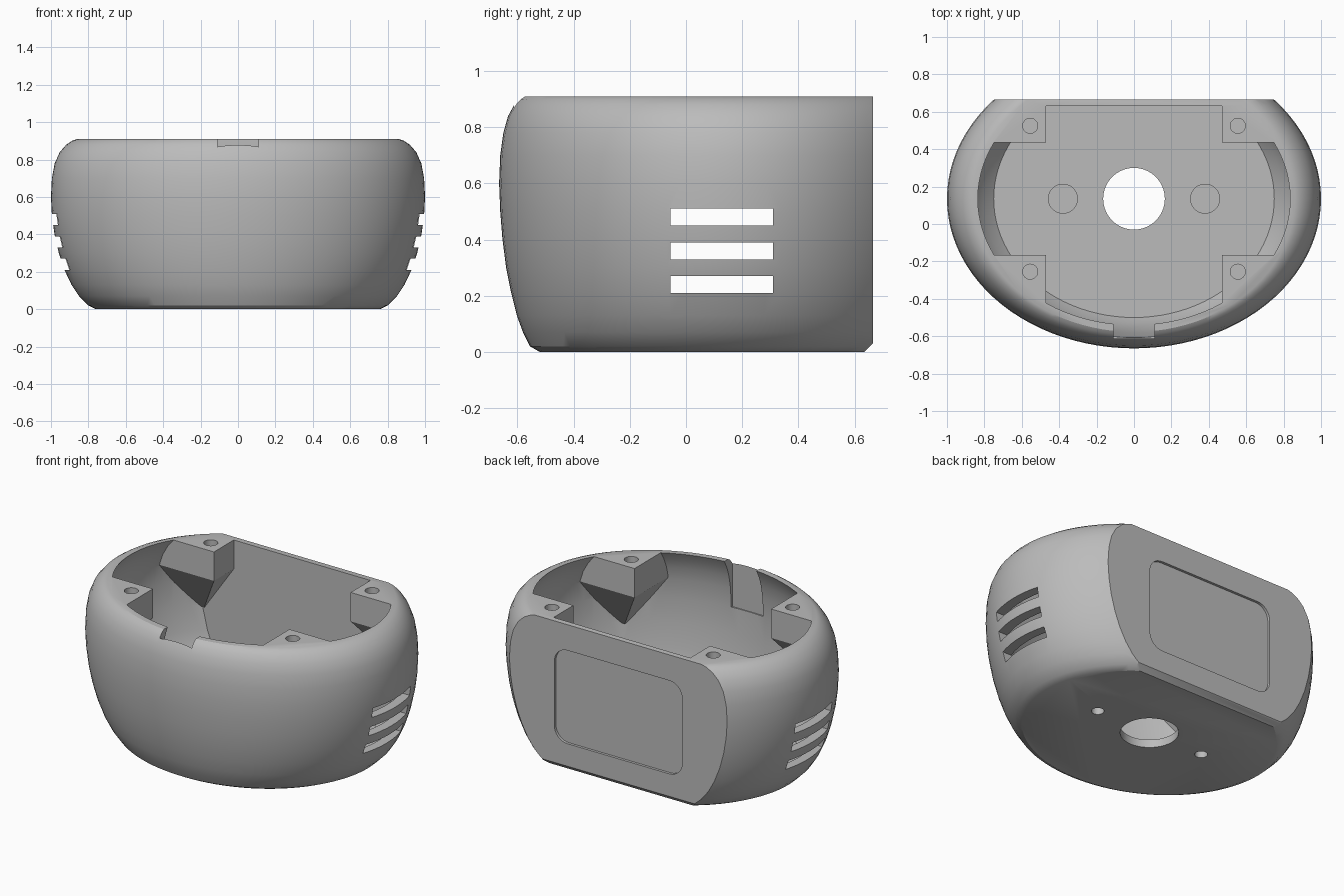
import bpy
import bmesh
from math import cos, sin, pi, radians

cube = bpy.data.objects.get("Cube")
if cube:
    bpy.data.objects.remove(cube, do_unlink=True)

CY = 0.135      # centre of the oval plan
BACK = 0.665    # flat back face


def loft(name, rings):
    """Closed solid skinned through rings of equal point count."""
    bm = bmesh.new()
    loops = [[bm.verts.new(p) for p in ring] for ring in rings]
    n = len(loops[0])
    for a, b in zip(loops, loops[1:]):
        for i in range(n):
            j = (i + 1) % n
            bm.faces.new((a[i], a[j], b[j], b[i]))
    bm.faces.new(loops[0][::-1])
    bm.faces.new(loops[-1])
    bmesh.ops.recalc_face_normals(bm, faces=bm.faces[:])
    mesh = bpy.data.meshes.new(name)
    bm.to_mesh(mesh)
    bm.free()
    obj = bpy.data.objects.new(name, mesh)
    bpy.context.collection.objects.link(obj)
    return obj


def oval(z, rx, ry, x=0, n=96):
    return [(x + rx * cos(2 * pi * i / n), CY + ry * sin(2 * pi * i / n), z)
            for i in range(n)]


def rect(z, x0, x1, y0, y1):
    return [(x0, y0, z), (x1, y0, z), (x1, y1, z), (x0, y1, z)]


def box(name, x0, x1, y0, y1, z0, z1):
    return loft(name, [rect(z0, x0, x1, y0, y1), rect(z1, x0, x1, y0, y1)])


def cylinder(name, x, y, r, z0, z1):
    return loft(name, [[(px, py + y - CY, pz) for px, py, pz in oval(z, r, r, x, 40)]
                       for z in (z0, z1)])


def combine(target, tool, operation="DIFFERENCE"):
    mod = target.modifiers.new("cut", "BOOLEAN")
    mod.operation, mod.object, mod.solver = operation, tool, "EXACT"
    bpy.context.view_layer.objects.active = target
    bpy.ops.object.modifier_apply(modifier=mod.name)
    bpy.data.objects.remove(tool, do_unlink=True)


# Outer shell: bulging oval with a chamfered base and rounded rim
outer = [(0, .76, .655), (.02, .80, .69), (.07, .85, .715), (.13, .89, .737),
         (.21, .928, .757), (.3, .958, .775), (.4, .981, .788), (.5, .995, .796),
         (.6, 1, .8), (.7, .995, .796), (.78, .98, .785), (.84, .953, .768),
         (.88, .918, .746), (.9, .888, .728), (.91, .86, .712)]
body = loft("housing_shell", [oval(*p) for p in outer])

# Flat back with a chamfer along its bottom edge
back_profile = [(BACK, -.1), (BACK, .03), (BACK, 1.1), (1.2, 1.1), (1.2, -.1)]
combine(body, loft("back_cut", [[(x, y, z) for y, z in back_profile] for x in (-1.2, 1.2)]))
chamfer = [(.625, -.01), (.675, .04), (.7, -.01)]
combine(body, loft("chamfer_cut", [[(x, y, z) for y, z in chamfer] for x in (-1.2, 1.2)]))

# Cavity, with the corner posts and floor bosses left standing
inner = [(.05, .75, .635), (.1, .80, .665), (.2, .867, .70), (.3, .90, .717),
         (.45, .93, .735), (.6, .94, .742), (.72, .93, .735), (.8, .905, .72),
         (.86, .873, .70), (.9, .842, .68), (.91, .835, .675), (1, .835, .675)]
cavity = loft("cavity", [oval(*p) for p in inner])
combine(cavity, box("back_wall", -1.2, 1.2, .63, 1.2, -.1, 1.2))
for sx in (-1, 1):
    for sy in (-1, 1):
        def corner(z, x, dy):
            return rect(z, sx * x, sx * 1.3, CY + sy * dy, CY + sy * 1.2)
        post = loft("corner_post", [corner(.44, .67, .49), corner(.73, .47, .3),
                                    corner(1.1, .47, .3)])
        combine(cavity, post)
    combine(cavity, cylinder("floor_boss", sx * .38, CY, .08, -.1, .13))
combine(body, cavity)

# Cable notch in the front rim
combine(body, box("front_notch", -.11, .11, -.612, -.4, .6, 1.1))

# Vent slots through both sides
for z in (.21, .33, .45):
    combine(body, box("vent_slot", -1.2, 1.2, -.055, .31, z, z + .06))

# Floor opening, blind screw holes below and in the posts
combine(body, cylinder("floor_opening", 0, CY, .165, -.1, .3))
for sx in (-1, 1):
    combine(body, cylinder("base_hole", sx * .38, CY, .036, -.1, .1))
    for sy in (-1, 1):
        combine(body, cylinder("post_hole", sx * .555, CY + sy * .39, .04, .78, 1.1))

# Shallow rounded panel recess on the back
W, LOW, HIGH, R = .44, .17, .75, .09
outline = []
for k, (cx, cz) in enumerate([(W - R, HIGH - R), (R - W, HIGH - R),
                              (R - W, LOW + R), (W - R, LOW + R)]):
    for i in range(9):
        a = (k + i / 8) * pi / 2
        outline.append((cx + R * cos(a), cz + R * sin(a)))
combine(body, loft("panel_recess", [[(x, y, z) for x, z in outline] for y in (.649, .8)]))

# Colour and shading
grey = bpy.data.materials.new("plain_grey")
grey.use_nodes = True
colour = (.5, .5, .5, 1)
grey.diffuse_color = colour
grey.node_tree.nodes["Principled BSDF"].inputs["Base Color"].default_value = colour
body.data.materials.clear()
body.data.materials.append(grey)
for face in body.data.polygons:
    face.material_index = 0
bpy.ops.object.select_all(action="DESELECT")
body.select_set(True)
bpy.context.view_layer.objects.active = body
bpy.ops.object.shade_smooth_by_angle(angle=radians(28))
